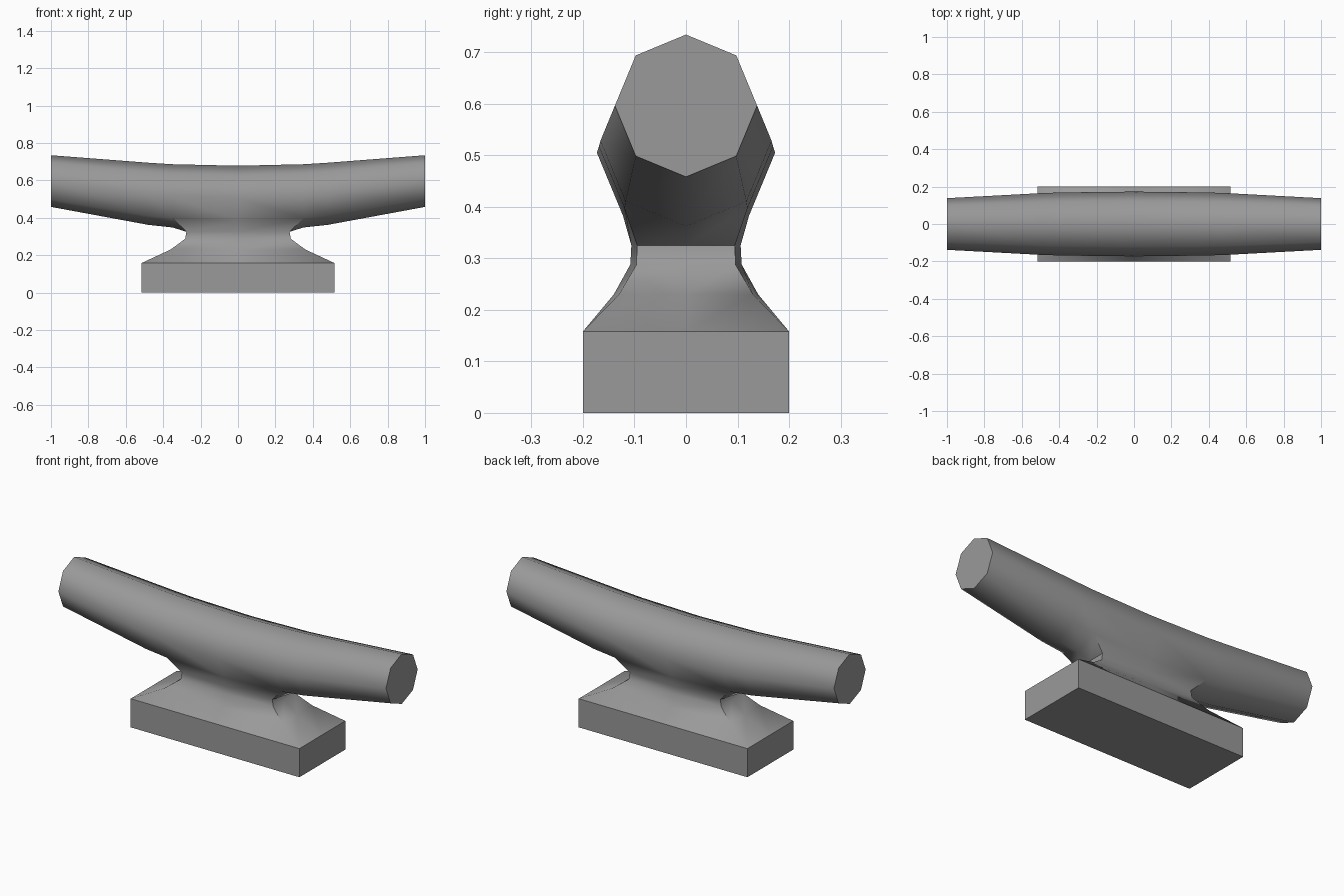
import bpy, bmesh
from math import sin, cos, pi, radians

cube = bpy.data.objects.get("Cube")
if cube:
    bpy.data.objects.remove(cube)

grey = bpy.data.materials.new("cast metal grey")
grey.use_nodes = True
colour = (0.32, 0.32, 0.32, 1)
grey.diffuse_color = colour
grey.node_tree.nodes["Principled BSDF"].inputs["Base Color"].default_value = colour


def finish(bm, name, angle):
    bmesh.ops.remove_doubles(bm, verts=bm.verts, dist=0.0005)
    bmesh.ops.recalc_face_normals(bm, faces=bm.faces)
    mesh = bpy.data.meshes.new(name)
    bm.to_mesh(mesh)
    bm.free()
    mesh.materials.append(grey)
    obj = bpy.data.objects.new(name, mesh)
    bpy.context.collection.objects.link(obj)
    bpy.ops.object.select_all(action='DESELECT')
    obj.select_set(True)
    bpy.context.view_layer.objects.active = obj
    bpy.ops.object.shade_smooth_by_angle(angle=radians(angle))
    return obj


def loft(bm, rings, skip=lambda row, side: False):
    """Join rings of equal size with quads, leaving out skipped ones."""
    rings = [[bm.verts.new(p) for p in ring] for ring in rings]
    n = len(rings[0])
    for row, (a, b) in enumerate(zip(rings, rings[1:])):
        for i in range(n):
            if not skip(row, i):
                j = (i + 1) % n
                bm.faces.new((a[i], a[j], b[j], b[i]))
    return rings


# Upswept octagonal horn bar: x, centre height, radius
half = [(0, 0.505, 0.173), (0.35, 0.517, 0.169), (0.48, 0.528, 0.166), (1, 0.596, 0.138)]
stations = [(-x, z, r) for x, z, r in half[:0:-1]] + half
SIDES = 8


def octagon(x, z, r):
    # point 0 is the lowest one
    return [(x, r * sin(2 * pi * i / SIDES), z - r * cos(2 * pi * i / SIDES))
            for i in range(SIDES)]


bars = [octagon(*s) for s in stations]
bm = bmesh.new()
# The underside stays open between the inner stations, where the neck joins
bar = loft(bm, bars, lambda row, side: row in (2, 3) and side in (0, SIDES - 1))
for end in (bar[0], bar[-1]):
    bm.faces.new(end)

# Flared neck: height, half length, half depth at the corners and at the middle
neck_levels = [(0.158, 0.515, 0.2, 0.2), (0.23, 0.36, 0.13, 0.14),
               (0.288, 0.282, 0.096, 0.108), (0.325, 0.276, 0.095, 0.106)]
neck = [[(x, -c, z), (x, 0, z), (x, c, z), (0, m, z),
         (-x, c, z), (-x, 0, z), (-x, -c, z), (0, -m, z)]
        for z, x, c, m in neck_levels]
low, mid, high = bars[2], bars[3], bars[4]
neck.append([high[7], high[0], high[1], mid[1], low[1], low[0], low[7], mid[7]])
loft(bm, neck)
finish(bm, "horn_bar_and_neck", 60)

# Base block
bm = bmesh.new()
bmesh.ops.create_cube(bm, size=1)
for v in bm.verts:
    v.co.x *= 1.03
    v.co.y *= 0.4
    v.co.z = (v.co.z + 0.5) * 0.158
finish(bm, "base_block", 30)
